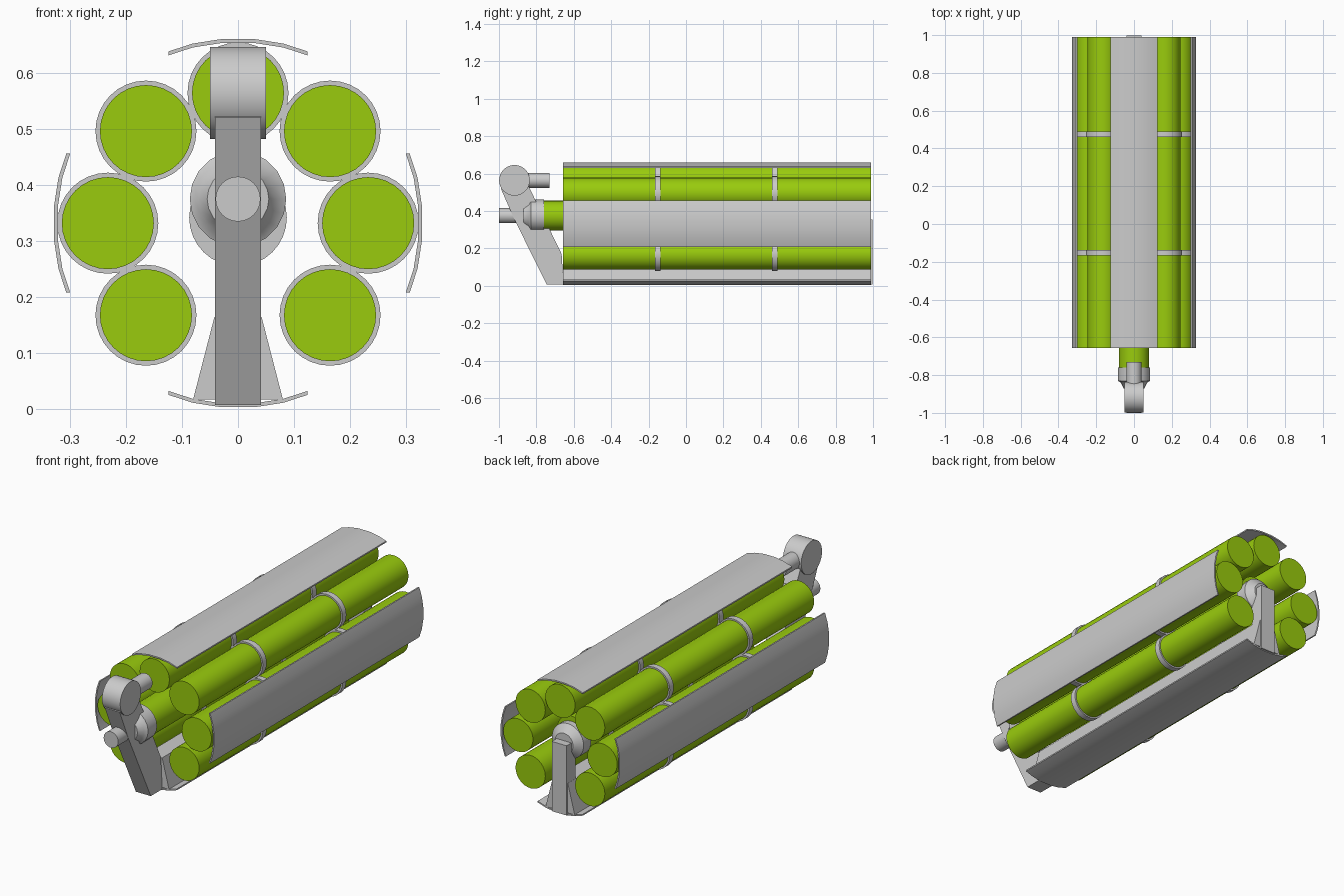
import bpy, bmesh, math
from mathutils import Vector

if "Cube" in bpy.data.objects:
    bpy.data.objects.remove(bpy.data.objects["Cube"])

CZ, RING, TUBE_R = 0.332, 0.232, 0.082
Y0, Y1 = -0.657, 0.99

green = bpy.data.materials.new("green")
green.diffuse_color = (0.32, 0.60, 0.004, 1)
green.use_nodes = True
green.node_tree.nodes["Principled BSDF"].inputs["Base Color"].default_value = green.diffuse_color


def finish(name, bm, mat=None, smooth=True):
    bmesh.ops.recalc_face_normals(bm, faces=bm.faces[:])
    me = bpy.data.meshes.new(name)
    bm.to_mesh(me)
    bm.free()
    ob = bpy.data.objects.new(name, me)
    bpy.context.collection.objects.link(ob)
    if mat:
        me.materials.append(mat)
    if smooth:
        bpy.context.view_layer.objects.active = ob
        bpy.ops.object.select_all(action='DESELECT')
        ob.select_set(True)
        bpy.ops.object.shade_smooth_by_angle(angle=math.radians(35))
    return ob


def turned(name, x, z, profile, sides=32, mat=None):
    """Solid of revolution along y; profile is a list of (y, radius)."""
    bm = bmesh.new()
    loops = []
    for y, r in profile:
        loops.append([bm.verts.new((x + r * math.cos(2 * math.pi * i / sides), y,
                                    z + r * math.sin(2 * math.pi * i / sides)))
                      for i in range(sides)])
    for a, b in zip(loops, loops[1:]):
        for i in range(sides):
            j = (i + 1) % sides
            bm.faces.new((a[i], a[j], b[j], b[i]))
    bm.faces.new(loops[0])
    bm.faces.new(loops[-1])
    return finish(name, bm, mat)


def prism(name, points, offset, smooth=False):
    """Extrude a flat outline along an offset vector."""
    bm = bmesh.new()
    face = bm.faces.new([bm.verts.new(p) for p in points])
    ext = bmesh.ops.extrude_face_region(bm, geom=[face])
    verts = [v for v in ext["geom"] if isinstance(v, bmesh.types.BMVert)]
    bmesh.ops.translate(bm, verts=verts, vec=Vector(offset))
    return finish(name, bm, smooth=smooth)


# Ring of seven tubes with two bands each; the bottom place is left for the rail
for k in range(8):
    if k == 6:
        continue
    a = k * math.pi / 4
    x, z = RING * math.cos(a), CZ + RING * math.sin(a)
    turned(f"tube_{k}", x, z, [(Y0, TUBE_R), (Y1, TUBE_R)], mat=green)
    for j, y in enumerate((-0.152, 0.475)):
        turned(f"tube_band_{k}_{j}", x, z, [(y - 0.015, 0.09), (y + 0.015, 0.09)])

# Central tube with front nose, spindle and rear cap
turned("central_tube", 0, 0.375, [(-0.77, 0.08), (0.9, 0.08)], mat=green)
turned("front_collar", 0, 0.375,
       [(-0.76, 0.086), (-0.83, 0.086), (-0.84, 0.07), (-0.87, 0.055)], sides=20)
turned("front_spindle", 0, 0.375, [(-1.0, 0.04), (-0.86, 0.04)])
turned("rear_cap", 0, 0.342, [(0.87, 0.087), (0.93, 0.087), (0.96, 0.05)])

# Four curved shields around the bundle
section = [(0.303, 0.124), (0.317, 0.081), (0.325, 0.03)]
outer = section + [(r, -t) for r, t in reversed(section)]
outline = outer + [(r - 0.007, t) for r, t in reversed(outer)]
for name, q in (("right", 0), ("top", 1), ("left", 2), ("bottom", 3)):
    c, s = math.cos(q * math.pi / 2), math.sin(q * math.pi / 2)
    pts = [((r + 0.003) * c - t * s, Y0, CZ + (r + 0.003) * s + t * c) for r, t in outline]
    prism(f"{name}_shield", pts, (0, Y1 - Y0, 0), smooth=True)

# Tapered base rail running the whole length
prism("base_rail", [(-0.08, Y0, 0.018), (0.08, Y0, 0.018), (0.042, Y0, 0.165),
                    (-0.042, Y0, 0.165)], (0, Y1 - Y0, 0))

# Slanted front arm, its round head and the short upper nozzle
arm = [(-0.745, 0.008), (-0.655, 0.008), (-0.665, 0.17), (-0.845, 0.54),
       (-0.92, 0.565), (-0.99, 0.52), (-0.92, 0.36)]
prism("front_arm", [(-0.041, y, z) for y, z in arm], (0.082, 0, 0))
head = [(-0.05, -0.917 + 0.082 * math.cos(i * math.pi / 16),
         0.564 + 0.082 * math.sin(i * math.pi / 16)) for i in range(32)]
prism("arm_head", head, (0.1, 0, 0), smooth=True)
turned("upper_nozzle", 0, 0.564, [(-0.9, 0.04), (-0.73, 0.04)])

# Rear strut carrying the central tube
prism("rear_strut", [(-0.041, 0.93, 0.008), (0.041, 0.93, 0.008), (0.041, 0.93, 0.355),
                     (-0.041, 0.93, 0.355)], (0, 0.068, 0))
